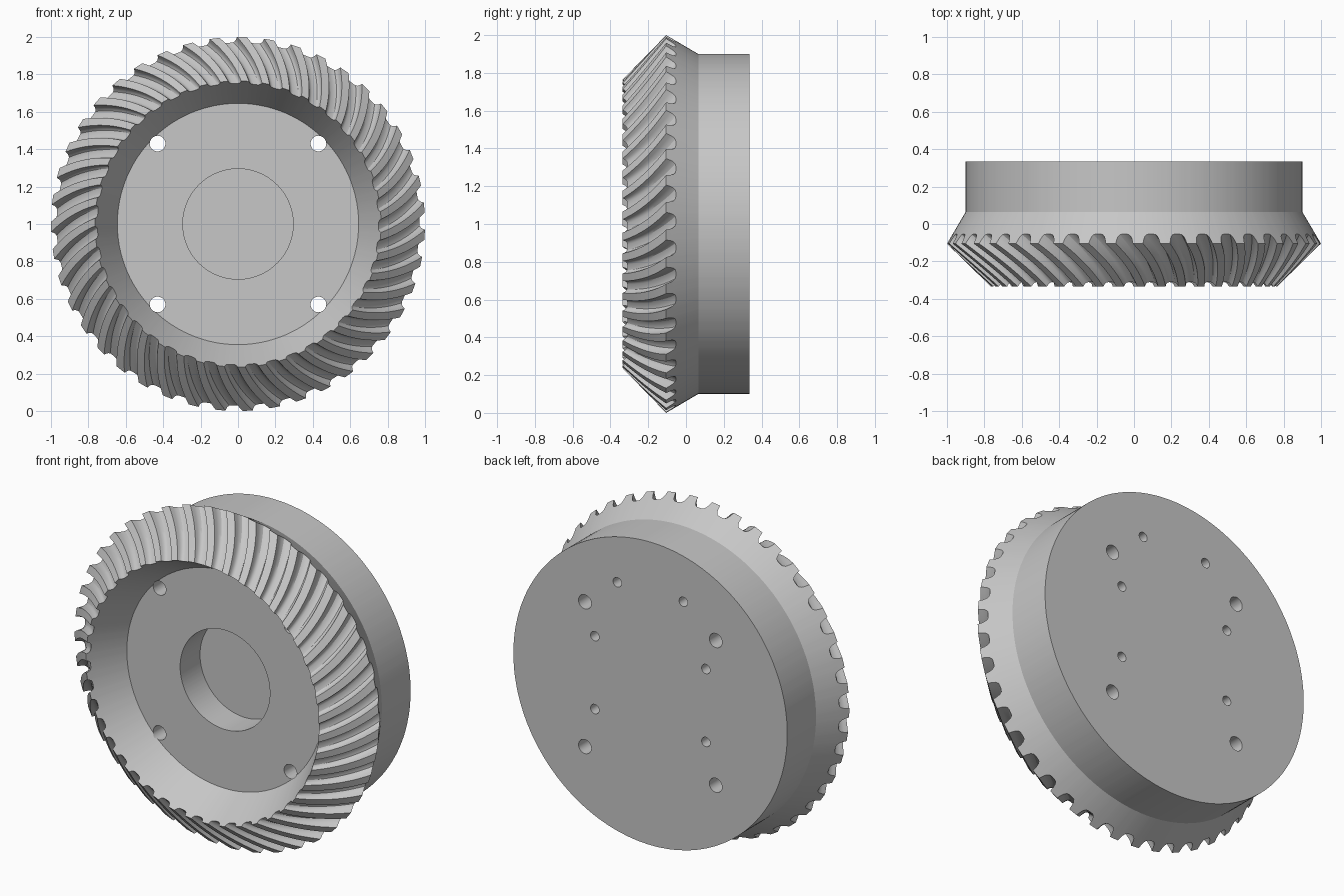
import bpy, bmesh, math

cube = bpy.data.objects.get("Cube")
if cube:
    bpy.data.objects.remove(cube, do_unlink=True)

TEETH = 43
FACE_STEPS = 12
TWIST = 0.175
AXIS_Z = 1.0

steel = bpy.data.materials.new("grey_steel")
steel.use_nodes = True
grey = (0.57, 0.57, 0.57, 1)
steel.diffuse_color = grey
steel.node_tree.nodes["Principled BSDF"].inputs["Base Color"].default_value = grey

# One tooth pitch: (fraction of pitch, fraction of groove depth)
pitch = [(0, 0), (.37, 0), (.4, .42), (.44, .73), (.51, .94),
         (.59, 1), (.78, 1), (.86, .94), (.93, .73), (.97, .42)]

# Phase places a tooth tip near the top of the rim
start = math.radians(88.8) - TWIST - 0.185 * math.tau / TEETH
around = [(start + math.tau * (i + p) / TEETH, d)
          for i in range(TEETH) for p, d in pitch]


def lerp(a, b, t):
    return a + (b - a) * t


def ring(bm, radius, y, turn=0, groove=(0, 0)):
    """Circle of vertices around the y axis, dented by the tooth grooves."""
    verts = []
    for angle, d in around:
        r = radius + groove[0] * d
        a = angle + turn
        verts.append(bm.verts.new((r * math.cos(a), y + groove[1] * d,
                                   AXIS_Z + r * math.sin(a))))
    return verts


# Gear body: recess, floor, inner cone, spiral teeth, back cone, hub
bm = bmesh.new()
rings = [ring(bm, r, y) for r, y in
         [(.295, .065), (.295, -.122), (.645, -.122), (.738, -.287)]]
for i in range(FACE_STEPS + 1):
    t = i / FACE_STEPS
    rings.append(ring(bm, lerp(.765, 1, t), lerp(-.335, -.105, t),
                      TWIST * (.75 * t + .25 * t * t),
                      (lerp(-.0135, -.03, t), lerp(.024, .051, t))))
rings += [ring(bm, r, y, TWIST) for r, y in
          [(.964, -.044), (.9, .065), (.9, .335)]]
for a, b in zip(rings, rings[1:]):
    for i in range(len(a)):
        j = (i + 1) % len(a)
        bm.faces.new((a[i], a[j], b[j], b[i]))
bm.faces.new(rings[0])
bm.faces.new(rings[-1])
bmesh.ops.recalc_face_normals(bm, faces=bm.faces)
mesh = bpy.data.meshes.new("spiral_bevel_gear")
bm.to_mesh(mesh)
bm.free()
mesh.materials.append(steel)
gear = bpy.data.objects.new("spiral_bevel_gear", mesh)
bpy.context.collection.objects.link(gear)

# Holes: through bolt holes and smaller blind holes in the back
holes = [(sx * .43, sz * .43, .042, -.6) for sx in (-1, 1) for sz in (-1, 1)]
holes += [(s * x, z, .028, .1) for s in (-1, 1)
          for x, z in [(.217, .603), (.365, .243), (.365, -.19)]]
cutters = []
for x, z, radius, front in holes:
    back = .6
    bpy.ops.mesh.primitive_cylinder_add(
        vertices=32, radius=radius, depth=back - front,
        location=(x, (front + back) / 2, AXIS_Z + z), rotation=(math.pi / 2, 0, 0))
    cutter = bpy.context.object
    cutter.name = "hole_cutter"
    cutter.hide_render = True
    cutter.data.materials.append(steel)
    cutters.append(cutter)
    cut = gear.modifiers.new("hole", 'BOOLEAN')
    cut.operation = 'DIFFERENCE'
    cut.solver = 'EXACT'
    cut.object = cutter

bpy.ops.object.select_all(action='DESELECT')
gear.select_set(True)
bpy.context.view_layer.objects.active = gear
for name in [m.name for m in gear.modifiers]:
    bpy.ops.object.modifier_apply(modifier=name)
for cutter in cutters:
    bpy.data.objects.remove(cutter, do_unlink=True)

bpy.ops.object.shade_smooth_by_angle(angle=math.radians(28))
